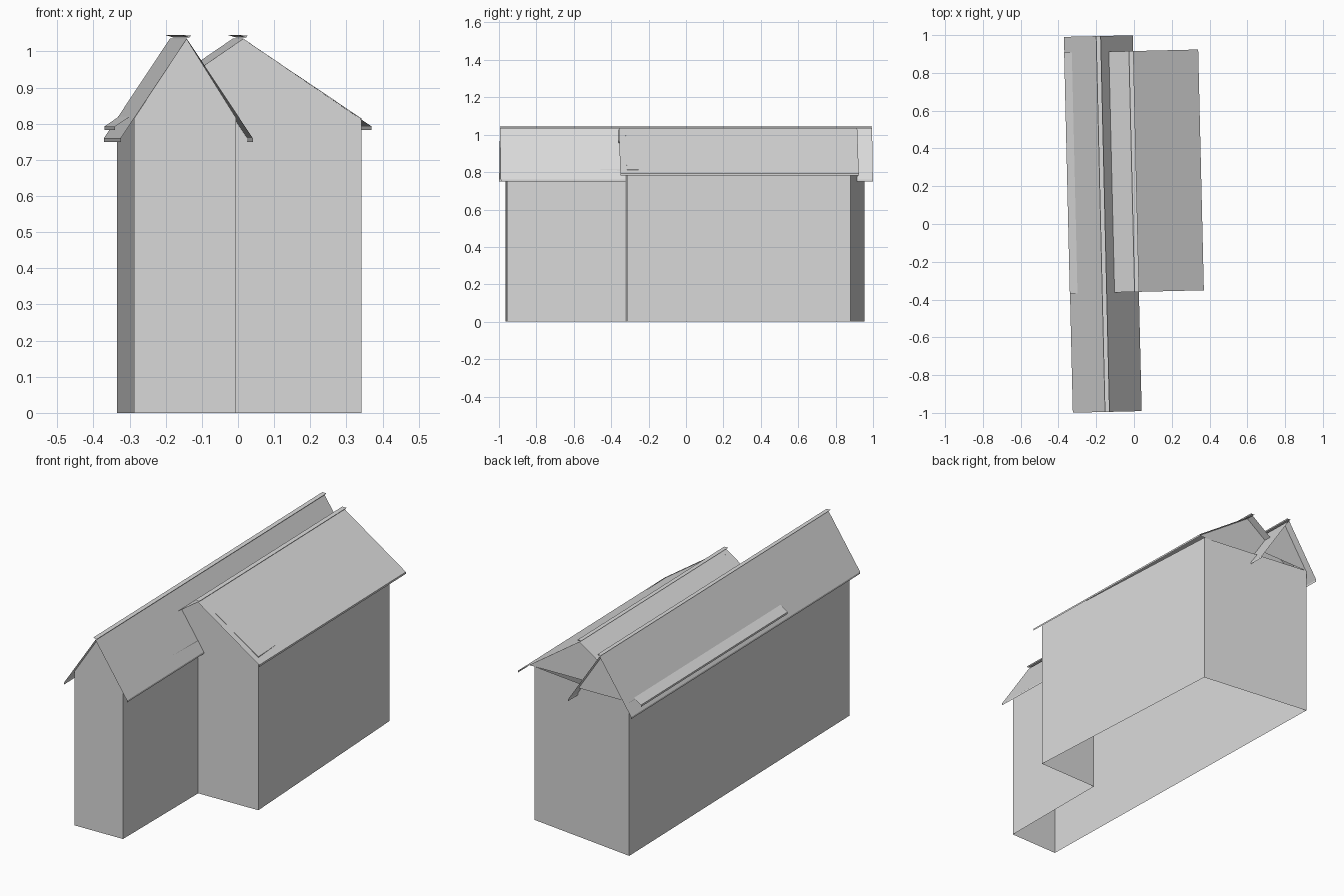
import bpy, bmesh, math
from mathutils import Matrix

cube = bpy.data.objects.get("Cube")
if cube:
    bpy.data.objects.remove(cube, do_unlink=True)

grey = bpy.data.materials.new("light_grey")
grey.use_nodes = True
colour = (0.7, 0.7, 0.7, 1)
grey.diffuse_color = colour
grey.node_tree.nodes["Principled BSDF"].inputs["Base Color"].default_value = colour

SKEW = math.radians(1.35)
WALL_TOP = 0.815
RIDGE = 1.035


def sheet(name, polygons, matrix=Matrix()):
    """Make an open shell from polygons, welding shared corners."""
    bm = bmesh.new()
    for points in polygons:
        bm.faces.new([bm.verts.new(p) for p in points])
    bmesh.ops.remove_doubles(bm, verts=bm.verts, dist=0.0001)
    bmesh.ops.recalc_face_normals(bm, faces=bm.faces)
    mesh = bpy.data.meshes.new(name)
    bm.to_mesh(mesh)
    bm.free()
    mesh.materials.append(grey)
    obj = bpy.data.objects.new(name, mesh)
    obj.matrix_world = matrix
    bpy.context.collection.objects.link(obj)


def along_ridge(name, profile, half, matrix):
    """Sweep an x-z profile line along the ridge."""
    sheet(name, [[(x0, -half, z0), (x0, half, z0), (x1, half, z1), (x1, -half, z1)]
                 for (x0, z0), (x1, z1) in zip(profile, profile[1:])], matrix)


def pitched_roof(name, centre, half_width, eave, length, wall_half, gable_y):
    matrix = Matrix.Translation(centre) @ Matrix.Rotation(SKEW, 4, "Z")
    # Thin slopes with a small upright lip at each eave
    along_ridge(name + "_roof",
                [(-half_width, eave), (-half_width, eave + 0.01), (0, RIDGE),
                 (half_width, eave + 0.01), (half_width, eave)], length / 2, matrix)
    # Narrow ridge cap
    along_ridge(name + "_ridge_cap",
                [(-0.012, 1.045), (0.012, 1.044), (0.008, 1.039), (-0.012, 1.045)],
                length / 2, matrix)
    # Back gable infill, set in from the roof end
    sheet(name + "_back_gable", [[(-wall_half, gable_y, WALL_TOP),
                                  (wall_half, gable_y, WALL_TOP),
                                  (0, gable_y, RIDGE)]], matrix)


# L-shaped hollow wall shell; the two front walls rise into gables
footprint = [(-0.287, -0.9645), (-0.005, -0.9578), (-0.007, -0.324),
             (0.341, -0.316), (0.275, 0.88), (-0.335, 0.955)]
gable_points = {0: [(-0.1424, -0.961, RIDGE)],
                2: [(0.014, -0.3235, RIDGE), (-0.307, -0.331, WALL_TOP)]}
walls = []
for i, (x0, y0) in enumerate(footprint):
    x1, y1 = footprint[(i + 1) % len(footprint)]
    walls.append([(x0, y0, 0), (x1, y1, 0), (x1, y1, WALL_TOP)]
                 + gable_points.get(i, []) + [(x0, y0, WALL_TOP)])
sheet("walls", walls)

# Long narrow roof and the broad roof crossing through it
pitched_roof("long", (-0.165, 0, 0), 0.1825, 0.75, 1.99, 0.146, 0.957)
pitched_roof("broad", (0, 0.278, 0), 0.355, 0.782, 1.275, 0.321, 0.597)
